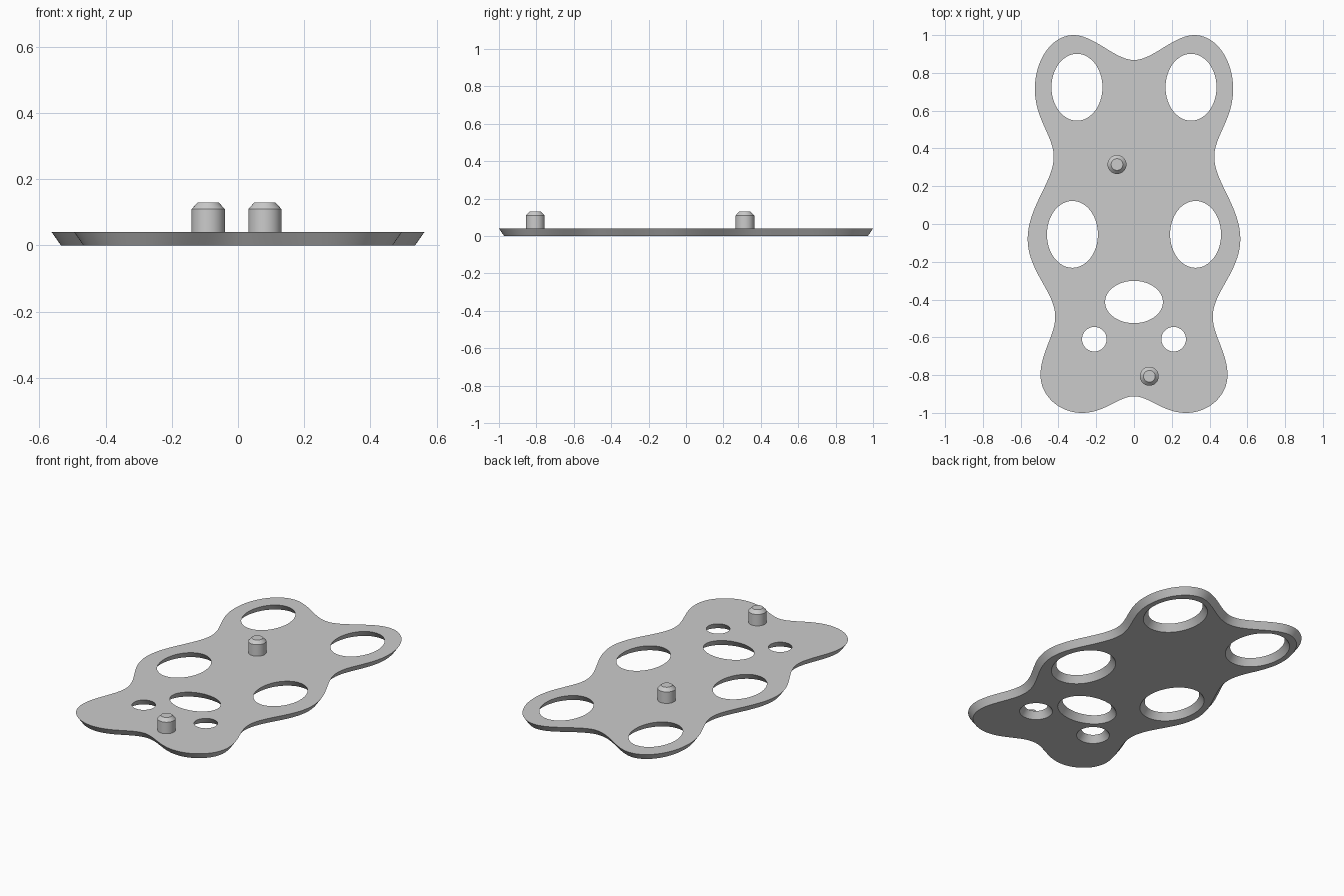
import bpy, bmesh, math
from mathutils import Vector
from mathutils.geometry import interpolate_bezier

cube = bpy.data.objects.get("Cube")
if cube:
    bpy.data.objects.remove(cube)

THICK = 0.04    # plate thickness
TAPER = 0.028   # how far every wall leans in towards the underside

grey = bpy.data.materials.new("plain grey")
grey.use_nodes = True
grey.diffuse_color = (0.6, 0.6, 0.6, 1)
grey.node_tree.nodes["Principled BSDF"].inputs["Base Color"].default_value = (0.6, 0.6, 0.6, 1)


def finish(name, bm):
    bmesh.ops.recalc_face_normals(bm, faces=bm.faces)
    mesh = bpy.data.meshes.new(name)
    bm.to_mesh(mesh)
    bm.free()
    mesh.materials.append(grey)
    obj = bpy.data.objects.new(name, mesh)
    bpy.context.collection.objects.link(obj)
    bpy.ops.object.select_all(action='DESELECT')
    obj.select_set(True)
    bpy.context.view_layer.objects.active = obj
    bpy.ops.object.shade_smooth_by_angle(angle=math.radians(30))
    return obj


def ring(bm, points, z):
    return [bm.verts.new((p[0], p[1], z)) for p in points]


def bridge(bm, a, b):
    n = len(a)
    for i in range(n):
        j = (i + 1) % n
        bm.faces.new((a[i], a[j], b[j], b[i]))


def ellipse(cx, cy, rx, ry, n=64):
    angles = [math.tau * i / n for i in range(n)]
    return [Vector((cx + rx * math.cos(t), cy + ry * math.sin(t))) for t in angles]


def inset(points, d):
    """Move a clockwise closed outline inwards by d."""
    out = []
    for i, p in enumerate(points):
        t = (points[(i + 1) % len(points)] - points[i - 1]).normalized()
        out.append(p + Vector((t.y, -t.x)) * d)
    return out


# Right half of the outline: point, handle before, handle after
knots = [
    ((0, 0.868), (0, 0), (0.1, 0)),             # rear notch
    ((0.32, 1.0), (-0.11, 0), (0.113, 0)),      # rear lobe
    ((0.525, 0.715), (0, 0.157), (0, -0.16)),
    ((0.425, 0.355), (0, 0.11), (0, -0.13)),    # upper waist
    ((0.563, -0.08), (0, 0.17), (0, -0.17)),    # hip
    ((0.417, -0.49), (0, 0.13), (0, -0.1)),     # lower waist
    ((0.495, -0.80), (0, 0.12), (0, -0.11)),    # front lobe
    ((0.275, -1.0), (0.12, 0), (-0.12, 0)),
    ((0, -0.912), (0.08, 0), (0, 0)),           # front notch
]
half = []
for (p, _, out), (q, back, _) in zip(knots, knots[1:]):
    p, q = Vector(p), Vector(q)
    half += interpolate_bezier(p, p + Vector(out), q + Vector(back), q, 21)[:-1]
half = [Vector((p[0], p[1])) for p in half] + [Vector(knots[-1][0])]
outline = half + [Vector((-p.x, p.y)) for p in reversed(half[1:-1])]

# Holes: centre x, centre y, radius x, radius y
holes = [(0, -0.413, 0.153, 0.112)]
for side in (-1, 1):
    holes += [
        (side * 0.302, 0.724, 0.135, 0.177),
        (side * 0.326, -0.055, 0.135, 0.177),
        (side * 0.21, -0.61, 0.065, 0.065),
    ]

# Plate with tapered rim and flared holes
bm = bmesh.new()
tops, bottoms = [ring(bm, outline, THICK)], [ring(bm, inset(outline, TAPER), 0)]
for cx, cy, rx, ry in holes:
    tops.append(ring(bm, ellipse(cx, cy, rx, ry), THICK))
    bottoms.append(ring(bm, ellipse(cx, cy, rx + TAPER, ry + TAPER), 0))
for loops, nz in ((tops, 1), (bottoms, -1)):
    edges = [bm.edges.new((r[i - 1], r[i])) for r in loops for i in range(len(r))]
    bmesh.ops.triangle_fill(bm, use_beauty=True, edges=edges, normal=(0, 0, nz))
for a, b in zip(tops, bottoms):
    bridge(bm, a, b)
finish("plate", bm)


# Chamfered locating pegs
def peg(name, x, y):
    bm = bmesh.new()
    profile = [(0.05, THICK - 0.01), (0.05, 0.11), (0.031, 0.13)]
    rings = [ring(bm, ellipse(x, y, r, r, 48), z) for r, z in profile]
    for a, b in zip(rings, rings[1:]):
        bridge(bm, a, b)
    bm.faces.new(rings[0])
    bm.faces.new(rings[-1])
    finish(name, bm)


peg("rear_peg", -0.09, 0.315)
peg("front_peg", 0.081, -0.806)
